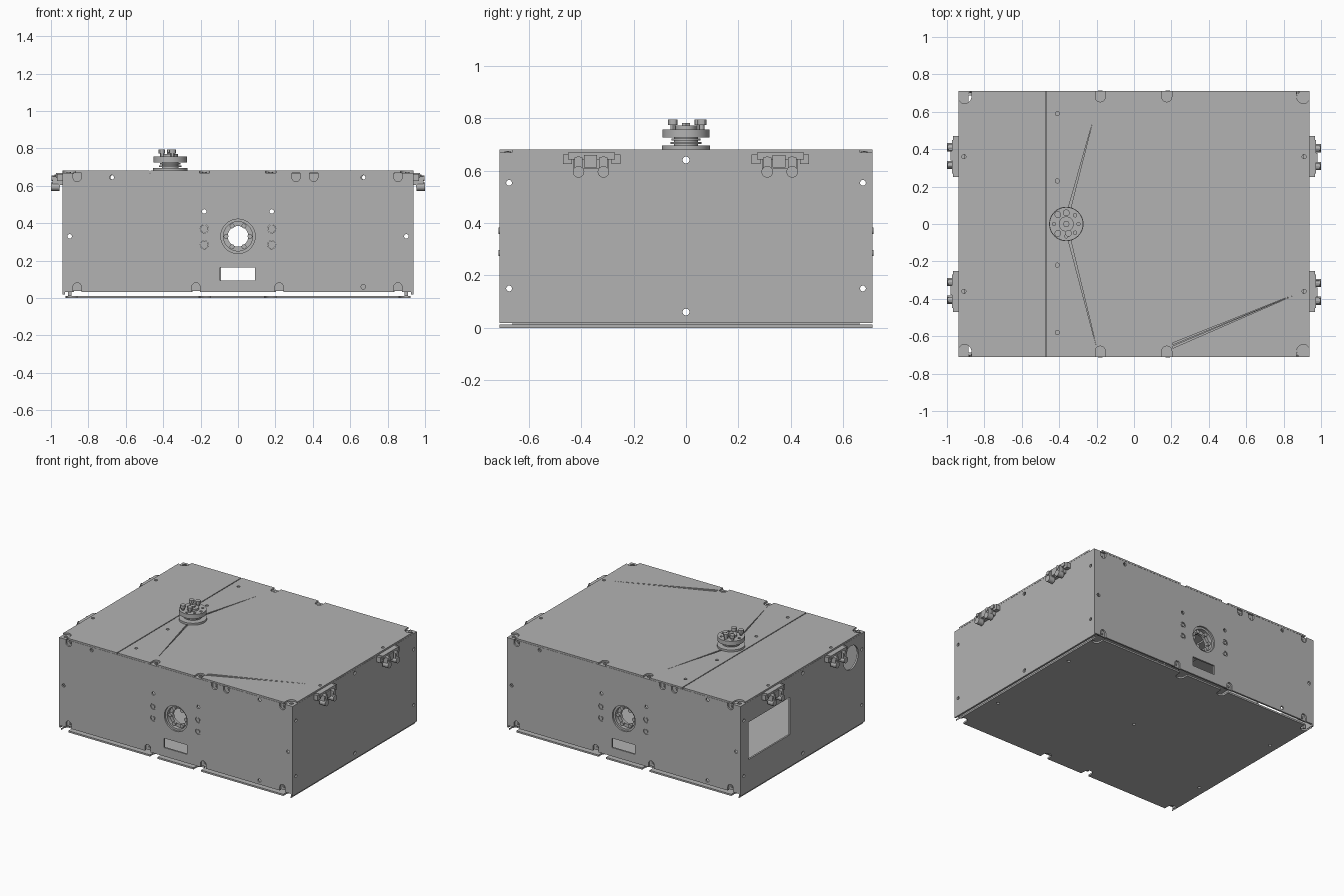
import bpy, bmesh
from math import cos, sin, pi, tau
from mathutils import Matrix, Vector

cube = bpy.data.objects.get("Cube")
if cube:
    bpy.data.objects.remove(cube, do_unlink=True)

grey = bpy.data.materials.new("sheet metal grey")
grey.use_nodes = True
grey.diffuse_color = (0.45, 0.45, 0.45, 1)
grey.node_tree.nodes["Principled BSDF"].inputs["Base Color"].default_value = grey.diffuse_color

X, Y, T = 0.937, 0.712, 0.012     # half width, half depth, sheet thickness
WALL_TOP, LID_TOP = 0.668, 0.681


def frame(u, v, origin):
    """Placement whose local axes are u, v and the outward normal."""
    u, v = Vector(u), Vector(v)
    return Matrix.Translation(origin) @ Matrix((u, v, u.cross(v))).transposed().to_4x4()


FRONT = frame((1, 0, 0), (0, 0, 1), (0, -Y, 0))
BACK = frame((-1, 0, 0), (0, 0, 1), (0, Y, 0))
LEFT = frame((0, 1, 0), (0, 0, 1), (X, 0, 0))
RIGHT = frame((0, -1, 0), (0, 0, 1), (-X, 0, 0))
LID = frame((1, 0, 0), (0, 1, 0), (0, 0, LID_TOP))
FLOOR = frame((1, 0, 0), (0, 1, 0), (0, 0, T))


def circle(u, v, r, n=24):
    return [(u + r * cos(tau * i / n), v + r * sin(tau * i / n)) for i in range(n)]


def rect(u0, u1, v0, v1):
    return [(u0, v0), (u1, v0), (u1, v1), (u0, v1)]


def notch(u, v, r, side):
    """Slot with a round end, open towards +v or -v."""
    arc = [(u - r * cos(pi * i / 10), v - side * r * sin(pi * i / 10)) for i in range(11)]
    pts = arc + [(u + r, v + side * 0.09), (u - r, v + side * 0.09)]
    return pts if side > 0 else pts[::-1]


def prism(bm, pts, lo, hi):
    base = bm.faces.new([bm.verts.new((u, v, lo)) for u, v in pts])
    out = bmesh.ops.extrude_face_region(bm, geom=[base])["geom"]
    top = [g for g in out if isinstance(g, bmesh.types.BMVert)]
    bmesh.ops.translate(bm, verts=top, vec=(0, 0, hi - lo))


def build(name, parts, place):
    """Object made of prisms, each given as (outline, low, high)."""
    bm = bmesh.new()
    for pts, lo, hi in parts:
        prism(bm, pts, lo, hi)
    bmesh.ops.recalc_face_normals(bm, faces=bm.faces)
    mesh = bpy.data.meshes.new(name)
    bm.to_mesh(mesh)
    bm.free()
    mesh.materials.append(grey)
    obj = bpy.data.objects.new(name, mesh)
    obj.matrix_world = place
    bpy.context.collection.objects.link(obj)
    return obj


def cut(obj, outlines, lo=-0.1, hi=0.1):
    tool = build("cutter", [(o, lo, hi) for o in outlines], obj.matrix_world.copy())
    tool.hide_render = True
    mod = obj.modifiers.new("openings", "BOOLEAN")
    mod.operation, mod.solver, mod.object = "DIFFERENCE", "EXACT", tool
    bpy.context.view_layer.objects.active = obj
    bpy.ops.object.modifier_apply(modifier=mod.name)
    bpy.data.objects.remove(tool, do_unlink=True)


def screw(u, v, face):
    return [(circle(u, v, 0.012, 12), face - 0.006, face + 0.004),
            (circle(u, v, 0.006, 6), face + 0.004, face + 0.006)]


# Front and back walls with notches, bearing hole and slot
for name, place in (("front", FRONT), ("back", BACK)):
    wall = build(name + "_wall", [(rect(-X + T, X - T, 0.032, WALL_TOP), -T, 0)], place)
    tabs = [(u, 0.645, 1) for u in (-0.86, 0.31, 0.405, 0.855)]
    tabs += [(u, 0.06, -1) for u in (-0.86, -0.225, 0.22, 0.855)]
    holes = [circle(u, v, 0.012) for u, v in
             ((-0.675, 0.645), (0.67, 0.645), (0.67, 0.06), (-0.9, 0.33), (0.9, 0.33),
              (-0.18, 0.463), (0.18, 0.463))]
    bosses = [(s * 0.18, v) for s in (-1, 1) for v in (0.285, 0.37)]
    holes += [circle(u, v, 0.022) for u, v in bosses]
    cut(wall, [notch(u, v, 0.022, s) for u, v, s in tabs] + holes
        + [circle(0, 0.33, 0.092, 48), rect(-0.095, 0.09, 0.095, 0.163)])
    parts = []
    for u, v, s in tabs:
        ends = sorted((v - s * 0.035, v + s * 0.022))
        parts += [(rect(u - 0.035, u + 0.035, *ends), -2 * T, -T - 0.001)] + screw(u, v, -T)
    build(name + "_screw_tabs", parts, place)
    build(name + "_boss_screws",
          [(circle(u, v, r), -0.025, hi) for u, v in bosses
           for r, hi in ((0.021, -0.004), (0.012, 0.003))], place)

    # Recessed bearing ring with bolts
    ring = build(name + "_bearing", [(circle(0, 0.33, 0.1, 48), -0.06, -T - 0.001)], place)
    cut(ring, [circle(0, 0.33, 0.078, 48)], -0.04, 0.1)
    cut(ring, [circle(0, 0.33, 0.055, 48)])
    bolts = [(0.064 * cos(tau * i / 6), 0.33 + 0.064 * sin(tau * i / 6)) for i in range(6)]
    build(name + "_bearing_bolts", [(circle(u, v, 0.013, 12), -0.045, -0.022)
                                    for u, v in bolts], place)

# Side walls; the right one has a window and a round port
side_holes = [circle(s * 0.675, v, 0.011) for s in (-1, 1) for v in (0.15, 0.553)]
side_holes += [circle(0, v, 0.013) for v in (0.06, 0.64)]
left_wall = build("left_wall", [(rect(-Y, Y, 0.018, WALL_TOP), -T, 0)], LEFT)
cut(left_wall, side_holes)
right_wall = build("right_wall", [(rect(-Y, Y, 0.018, WALL_TOP), -T, 0)], RIGHT)
cut(right_wall, side_holes + [rect(-0.62, -0.15, 0.25, 0.52), circle(0.55, 0.54, 0.085, 40)])

# Lid in two panels, with edge notches, holes and slim slits
edge_tabs = [(u, s * 0.68, s) for u in (-0.905, -0.18, 0.175, 0.905) for s in (-1, 1)]
notches = [notch(u, v, 0.036 if abs(u) > 0.5 else 0.027, s) for u, v, s in edge_tabs]
lid_holes = [circle(s * 0.91, t * 0.36, 0.011) for s in (-1, 1) for t in (-1, 1)]
lid_holes += [circle(-0.41, v, 0.011) for v in (-0.58, -0.22, 0.23, 0.59)]
slits = [[(-0.353, 0.08), (-0.34, 0.08), (-0.22, 0.55)],
         [(-0.353, -0.08), (-0.2, -0.66), (-0.34, -0.08)],
         [(0.205, -0.665), (0.87, -0.375), (0.205, -0.655)],
         [(0.205, -0.645), (0.87, -0.372), (0.205, -0.637)]]
for name, u0, u1 in (("lid_small_panel", -X, -0.473), ("lid_main_panel", -0.467, X)):
    panel = build(name, [(rect(u0, u1, -Y, Y), -T, 0)], LID)
    inside = [o for o in notches + lid_holes + slits
              if u0 - 0.01 < sum(p[0] for p in o) / len(o) < u1 + 0.01]
    cut(panel, inside)
build("lid_seam_strip", [(rect(-0.5, -0.38, -Y + T, Y - T), -2 * T, -T - 0.001)], LID)
parts = []
for u, v, s in edge_tabs:
    ends = sorted((v - s * 0.045, s * (Y - T)))
    half = 0.03 if abs(u) > 0.5 else 0.04
    parts += [(rect(u - half, u + half - 0.01, *ends), -2 * T, -T - 0.001)] + screw(u, v, -T)
build("lid_screw_tabs", parts, LID)

# Floor plate
floor = build("floor_plate", [(rect(-0.922, 0.922, -Y, Y), -T, 0)], FLOOR)
cut(floor, [notch(u * 0.985, v, 0.03, s) for u, v, s in edge_tabs]
    + [circle(s * 0.86, t * 0.36, 0.011) for s in (-1, 1) for t in (-1, 1)]
    + [circle(0, 0, 0.011)])
build("floor_flanges", [(rect(s * 0.9 - 0.01, s * 0.9 + 0.01, -Y + 0.05, Y - 0.05), 0, 0.03)
                        for s in (-1, 1)], FLOOR)

# Toggle latches: bracket, body and pivot on the wall, pull handles hanging below
for name, wall in (("left", LEFT), ("right", RIGHT)):
    for end, side in (("front", -1), ("back", 1)):
        at = wall @ Matrix.Translation((side * 0.36, 0, 0))
        build(f"{name}_{end}_latch", [
            (rect(-0.11, -0.075, 0.625, 0.662), 0, 0.03),
            (rect(0.075, 0.11, 0.625, 0.662), 0, 0.03),
            (rect(-0.09, 0.09, 0.642, 0.668), 0, 0.036),
            (rect(-0.07, 0.065, 0.605, 0.65), 0, 0.024),
            (rect(-0.03, 0.02, 0.612, 0.66), 0.02, 0.045)], at)
        handles = []
        for u in (-0.05, 0.045):
            handles += [(rect(u - 0.016, u + 0.016, 0.59, 0.65), 0.015, 0.055),
                        (circle(u, 0.595, 0.022), 0.018, 0.063),
                        (circle(u, 0.64, 0.014, 12), 0.03, 0.06)]
        build(f"{name}_{end}_latch_handles", handles, at)

# Rotary mount on the lid: base, neck, flange and bolts
MOUNT = Matrix.Translation((-0.362, 0, LID_TOP))
build("mount_base", [(circle(0, 0, 0.092, 40), 0, 0.014)], MOUNT)
build("mount_neck", [(circle(0, 0, r, 32), lo, hi) for r, lo, hi in
                     ((0.045, 0.014, 0.045), (0.06, 0.02, 0.028), (0.055, 0.034, 0.042))], MOUNT)
flange = build("mount_flange", [(circle(0, 0, 0.09, 40), 0.045, 0.076)], MOUNT)
cut(flange, [circle(0.066 * cos(tau * i / 8), 0.066 * sin(tau * i / 8), 0.009, 12)
             for i in range(8)], 0.06, 0.1)
build("mount_hub", [(circle(0, 0, 0.04, 32), 0.076, 0.09),
                    (circle(0, 0, 0.018, 6), 0.09, 0.1)], MOUNT)
parts = []
for u, v in ((-0.045, -0.05), (-0.045, 0.05), (0.0, 0.06), (0.012, -0.05)):
    parts += [(circle(u, v, 0.01, 12), 0.076, 0.095), (circle(u, v, 0.018, 12), 0.092, 0.113)]
build("mount_bolts", parts, MOUNT)

# Smooth the round parts, keep sheet edges crisp
bpy.ops.object.select_all(action="DESELECT")
for obj in bpy.context.collection.objects:
    if obj.type == "MESH" and grey.name in obj.data.materials:
        obj.select_set(True)
        bpy.context.view_layer.objects.active = obj
bpy.ops.object.shade_smooth_by_angle(angle=pi / 6)
